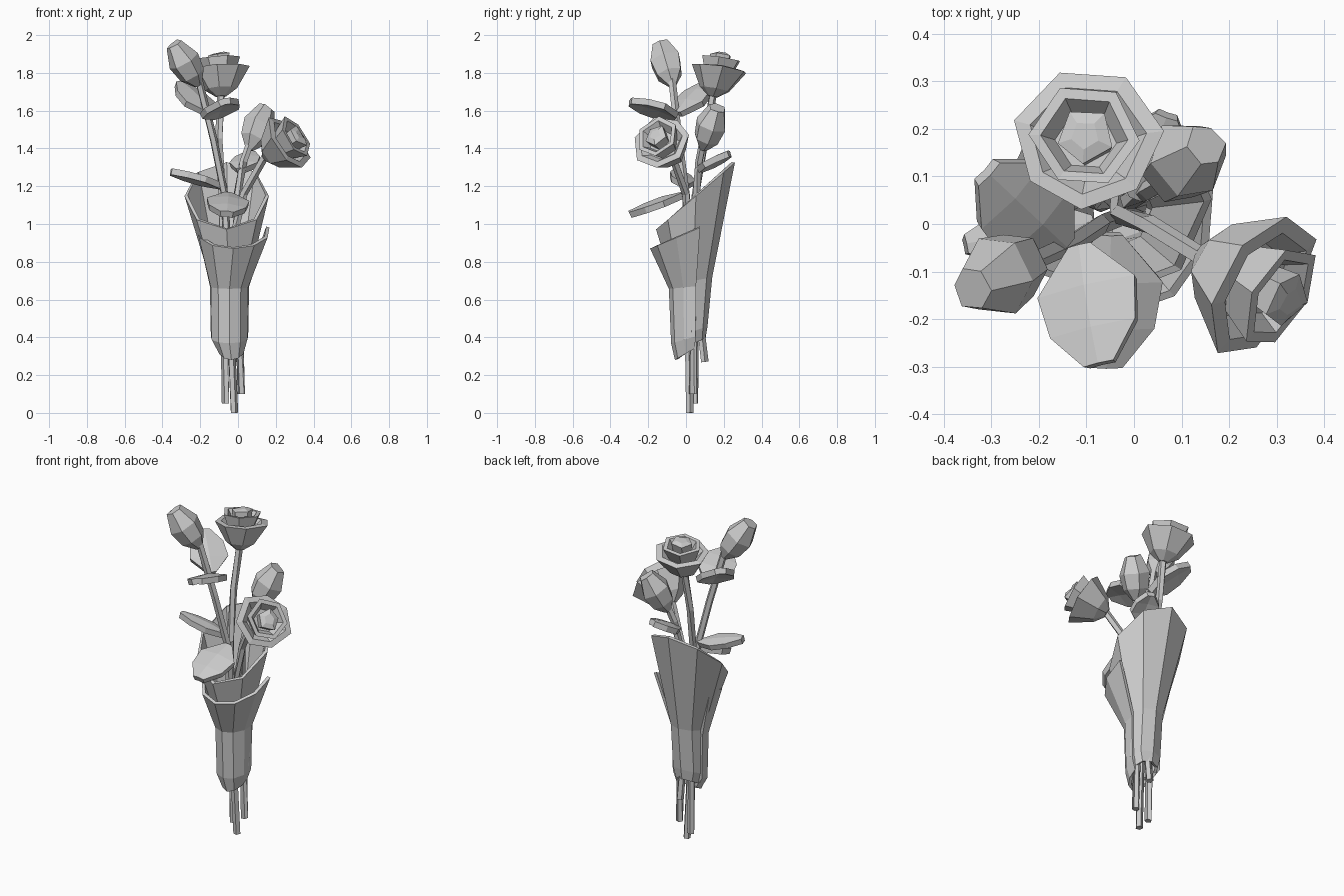
import bpy, bmesh, random
from math import cos, sin, radians, tau
from mathutils import Vector, Matrix

random.seed(4)
if "Cube" in bpy.data.objects:
    bpy.data.objects.remove(bpy.data.objects["Cube"], do_unlink=True)

GREY = (0.6, 0.6, 0.6, 1)
mat = bpy.data.materials.new("plain_grey")
mat.use_nodes = True
mat.diffuse_color = GREY
mat.node_tree.nodes["Principled BSDF"].inputs["Base Color"].default_value = GREY


def finish(name, bm, thickness=0, matrix=None):
    """Turn a bmesh into a flat shaded object, optionally thickened."""
    if matrix:
        bm.transform(matrix)
    mesh = bpy.data.meshes.new(name)
    bm.to_mesh(mesh)
    bm.free()
    mesh.materials.append(mat)
    ob = bpy.data.objects.new(name, mesh)
    bpy.context.collection.objects.link(ob)
    if thickness:
        mod = ob.modifiers.new("thickness", "SOLIDIFY")
        mod.thickness = thickness
        mod.offset = 0


def skin(bm, rows, closed):
    """Bridge rows of points with quads."""
    rows = [[bm.verts.new(p) for p in row] for row in rows]
    n = len(rows[0])
    for low, high in zip(rows, rows[1:]):
        for j in range(n if closed else n - 1):
            k = (j + 1) % n
            bm.faces.new((low[j], low[k], high[k], high[j]))
    return rows


def along(base, axis, turn=0):
    rot = Vector(axis).to_track_quat('Z', 'Y').to_matrix().to_4x4()
    return Matrix.Translation(base) @ rot @ Matrix.Rotation(turn, 4, 'Z')


def loft(bm, profile, sides, jitter, turn=0):
    """Closed, slightly irregular turned shape from (radius, height) pairs."""
    wobble = [random.uniform(-jitter, jitter) for _ in range(sides)]
    rows = []
    for r, h in profile:
        rows.append([(r * (1 + w) * cos(turn + tau * j / sides),
                      r * (1 + w) * sin(turn + tau * j / sides),
                      h * (1 + w * 0.5)) for j, w in enumerate(wobble)])
    rings = skin(bm, rows, True)
    bm.faces.new(rings[0][::-1])
    bm.faces.new(rings[-1])


def wrap(name, rings, start, end, segments):
    """Paper sheet: each ring is centre, radii, height and forward slope."""
    closed = end - start == 360
    count = segments if closed else segments + 1
    rows = []
    for cx, cy, rx, ry, z, slope in rings:
        row = []
        for j in range(count):
            a = radians(start + (end - start) * j / segments)
            row.append((cx + rx * cos(a), cy + ry * sin(a), z + slope * ry * sin(a)))
        rows.append(row)
    bm = bmesh.new()
    skin(bm, rows, closed)
    finish(name, bm, 0.018)


def stem(name, points, radius=0.021, sides=5):
    pts = [Vector(p) for p in points]
    rows = []
    for i, p in enumerate(pts):
        d = pts[min(i + 1, len(pts) - 1)] - pts[max(i - 1, 0)]
        m = along(p, d)
        rows.append([m @ Vector((radius * cos(tau * j / sides),
                                 radius * sin(tau * j / sides), 0)) for j in range(sides)])
    bm = bmesh.new()
    rings = skin(bm, rows, True)
    bm.faces.new(rings[0][::-1])
    bm.faces.new(rings[-1])
    finish(name, bm)


def leaf(name, base, tip, width, roll=0):
    """Folded, thick leaf blade from base to tip."""
    base, tip = Vector(base), Vector(tip)
    d = tip - base
    side = Vector((0, 0, 1)).cross(d).normalized()
    side = Matrix.Rotation(radians(roll), 3, d) @ side
    up = d.cross(side).normalized()
    rows = []
    for u, v in ((0, 0.1), (0.35, 0.48), (0.7, 0.42), (1, 0.14)):
        mid = base + d * u
        rows.append([mid - side * v * width, mid + up * v * width * 0.15,
                     mid + side * v * width])
    bm = bmesh.new()
    skin(bm, rows, False)
    finish(name, bm, 0.034)


def bud(name, base, axis, size):
    bm = bmesh.new()
    loft(bm, [(0.024, 0), (0.078, 0.07), (0.095, 0.165), (0.05, 0.275)], 6, 0.08)
    finish(name, bm, matrix=along(base, axis) @ Matrix.Scale(size, 4))


def rose(name, base, axis, size):
    """Three nested, tightly packed cups of petals."""
    bm = bmesh.new()
    loft(bm, [(0.025, 0), (0.08, 0.04), (0.148, 0.15), (0.115, 0.155), (0.08, 0.12)], 7, 0.09)
    loft(bm, [(0.06, 0.08), (0.108, 0.2), (0.085, 0.2), (0.06, 0.16)], 6, 0.1, 0.4)
    loft(bm, [(0.045, 0.12), (0.06, 0.22), (0.03, 0.23)], 5, 0.08, 0.9)
    finish(name, bm, matrix=along(base, axis, 0.3) @ Matrix.Scale(size, 4))


# Paper wrapping: a tall back sheet and a shorter sheet lapped over the front
wrap("back_wrapping", [(-0.045, 0.04, 0.07, 0.055, 0.37, 0.5),
                       (-0.045, 0.03, 0.09, 0.075, 0.43, 0.4),
                       (-0.045, 0.035, 0.092, 0.095, 0.70, 0.2),
                       (-0.06, 0.05, 0.215, 0.2, 1.15, 0.88)], 0, 360, 8)
wrap("front_wrapping", [(-0.035, 0.03, 0.06, 0.08, 0.335, 0.65),
                        (-0.045, 0.03, 0.092, 0.1, 0.40, 0.3),
                        (-0.045, 0.03, 0.097, 0.112, 0.67, 0.1),
                        (-0.025, 0.03, 0.187, 0.212, 0.965, 0.43)], 168, 372, 6)

# Stems, from the cut end up to the flower
stem("left_bud_stem", [(-0.02, 0.02, 0), (-0.07, 0.0, 1.15),
                       (-0.13, -0.04, 1.45), (-0.21, -0.075, 1.77)])
stem("tall_rose_stem", [(-0.065, 0.045, 0.05), (-0.085, 0.05, 1.15),
                        (-0.1, 0.1, 1.45), (-0.09, 0.145, 1.7)])
stem("short_bud_stem", [(0.018, 0.035, 0.1), (-0.01, 0.05, 1.12),
                        (0.03, 0.07, 1.33), (0.065, 0.09, 1.43)])
stem("leaning_rose_stem", [(-0.03, 0.1, 0.27), (-0.03, 0.02, 0.9),
                           (0.03, 0.0, 1.16), (0.15, -0.075, 1.37)])

# Flowers
bud("left_bud", (-0.21, -0.07, 1.735), (-0.15, -0.075, 0.25), 0.97)
bud("short_bud", (0.06, 0.09, 1.395), (0.11, 0.09, 0.26), 0.9)
rose("tall_rose", (-0.09, 0.14, 1.675), (-0.06, 0.2, 1), 1.03)
rose("leaning_rose", (0.145, -0.06, 1.35), (0.74, -0.42, 0.5), 1.08)

# Leaves
leaf("upper_front_leaf", (-0.11, -0.05, 1.57), (-0.07, -0.295, 1.645), 0.22, 15)
leaf("lower_front_leaf", (-0.05, -0.02, 1.15), (-0.06, -0.295, 1.05), 0.23, -5)
leaf("upper_left_leaf", (-0.15, -0.04, 1.58), (-0.31, 0.11, 1.74), 0.22)
leaf("lower_left_leaf", (-0.09, 0.0, 1.2), (-0.355, -0.045, 1.275), 0.13, 10)
leaf("back_leaf", (0.01, 0.06, 1.28), (0.07, 0.23, 1.37), 0.16)
